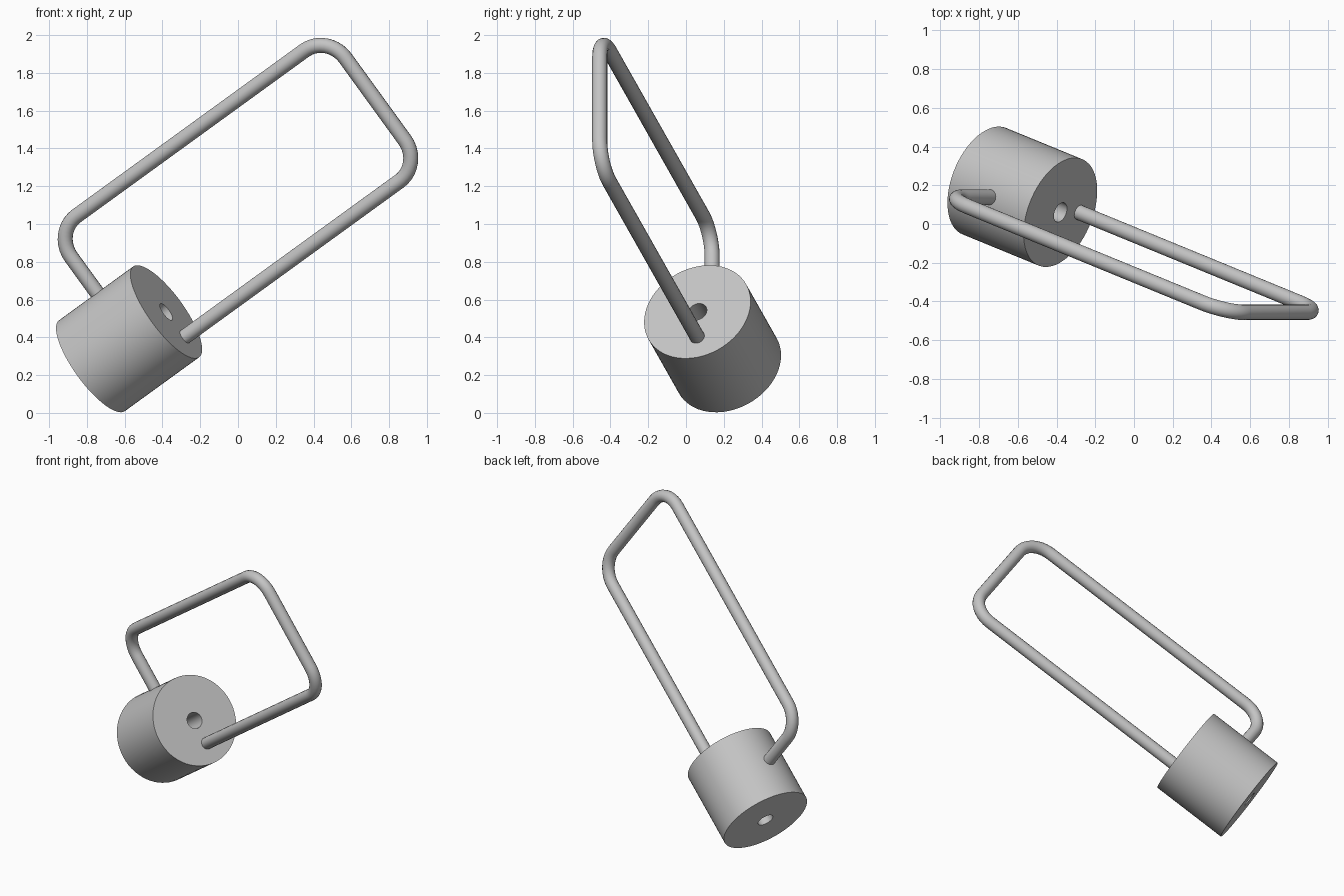
import bpy
import bmesh
from math import pi, radians
from mathutils import Vector, Matrix

if "Cube" in bpy.data.objects:
    bpy.data.objects.remove(bpy.data.objects["Cube"], do_unlink=True)

# Tilted frame: local z is the barrel axis, local x runs across the wire loop
axis = Vector((0.768, -0.315, 0.557)).normalized()
across = Vector((axis.z, 0, -axis.x)).normalized()
side = axis.cross(across)
frame = Matrix((across, side, axis)).transposed().to_4x4()
frame.translation = (-0.38, 0.06, 0.535)

# Single steel colour
steel = bpy.data.materials.new("grey steel")
steel.use_nodes = True
GREY = (0.55, 0.55, 0.55, 1)
steel.diffuse_color = GREY
steel.node_tree.nodes["Principled BSDF"].inputs["Base Color"].default_value = GREY


def finish(obj):
    """Place the part in the tilted frame, colour and smooth it."""
    obj.matrix_world = frame
    obj.data.materials.clear()
    obj.data.materials.append(steel)
    bpy.ops.object.select_all(action='DESELECT')
    obj.select_set(True)
    bpy.context.view_layer.objects.active = obj
    if obj.type == 'CURVE':
        bpy.ops.object.convert(target='MESH')
    bpy.ops.object.shade_smooth_by_angle(angle=radians(35))


# Barrel: rectangular section spun around the axis, leaving a through bore
RADIUS, BORE, LENGTH = 0.297, 0.053, 0.512
bm = bmesh.new()
section = [bm.verts.new((x, 0, z)) for x, z in
           ((BORE, 0), (RADIUS, 0), (RADIUS, -LENGTH), (BORE, -LENGTH))]
edges = [bm.edges.new((section[i], section[(i + 1) % 4])) for i in range(4)]
bmesh.ops.spin(bm, geom=section + edges, cent=(0, 0, 0), axis=(0, 0, 1),
               angle=2 * pi, steps=64)
bmesh.ops.remove_doubles(bm, verts=bm.verts, dist=0.0001)
bmesh.ops.recalc_face_normals(bm, faces=bm.faces)
mesh = bpy.data.meshes.new("barrel")
bm.to_mesh(mesh)
bm.free()
barrel = bpy.data.objects.new("barrel", mesh)
bpy.context.collection.objects.link(barrel)
finish(barrel)


def rounded_path(points, radius, steps=10):
    """Replace each right-angled inner corner with a circular arc."""
    path = [points[0]]
    for before, corner, after in zip(points, points[1:], points[2:]):
        u = (before - corner).normalized() * radius
        v = (after - corner).normalized() * radius
        centre = corner + u + v
        turn = u.cross(v).normalized()
        for i in range(steps + 1):
            spin = Matrix.Rotation(-pi / 2 * i / steps, 3, turn)
            path.append(centre + spin @ -v)
    return path + [points[-1]]


# Wire loop: from the barrel face, out, across, back and into the barrel side
NEAR, FAR, TIP, BACK = 0.165, -0.69, 1.64, -0.25
corners = [Vector((x, 0, z)) for x, z in
           ((NEAR, -0.05), (NEAR, TIP), (FAR, TIP), (FAR, BACK), (-0.23, BACK))]
path = rounded_path(corners, 0.16)
curve = bpy.data.curves.new("wire_loop", 'CURVE')
curve.dimensions = '3D'
curve.bevel_depth = 0.04
curve.bevel_resolution = 6
curve.use_fill_caps = True
spline = curve.splines.new('POLY')
spline.points.add(len(path) - 1)
for point, co in zip(spline.points, path):
    point.co = (*co, 1)
wire = bpy.data.objects.new("wire_loop", curve)
bpy.context.collection.objects.link(wire)
finish(wire)
